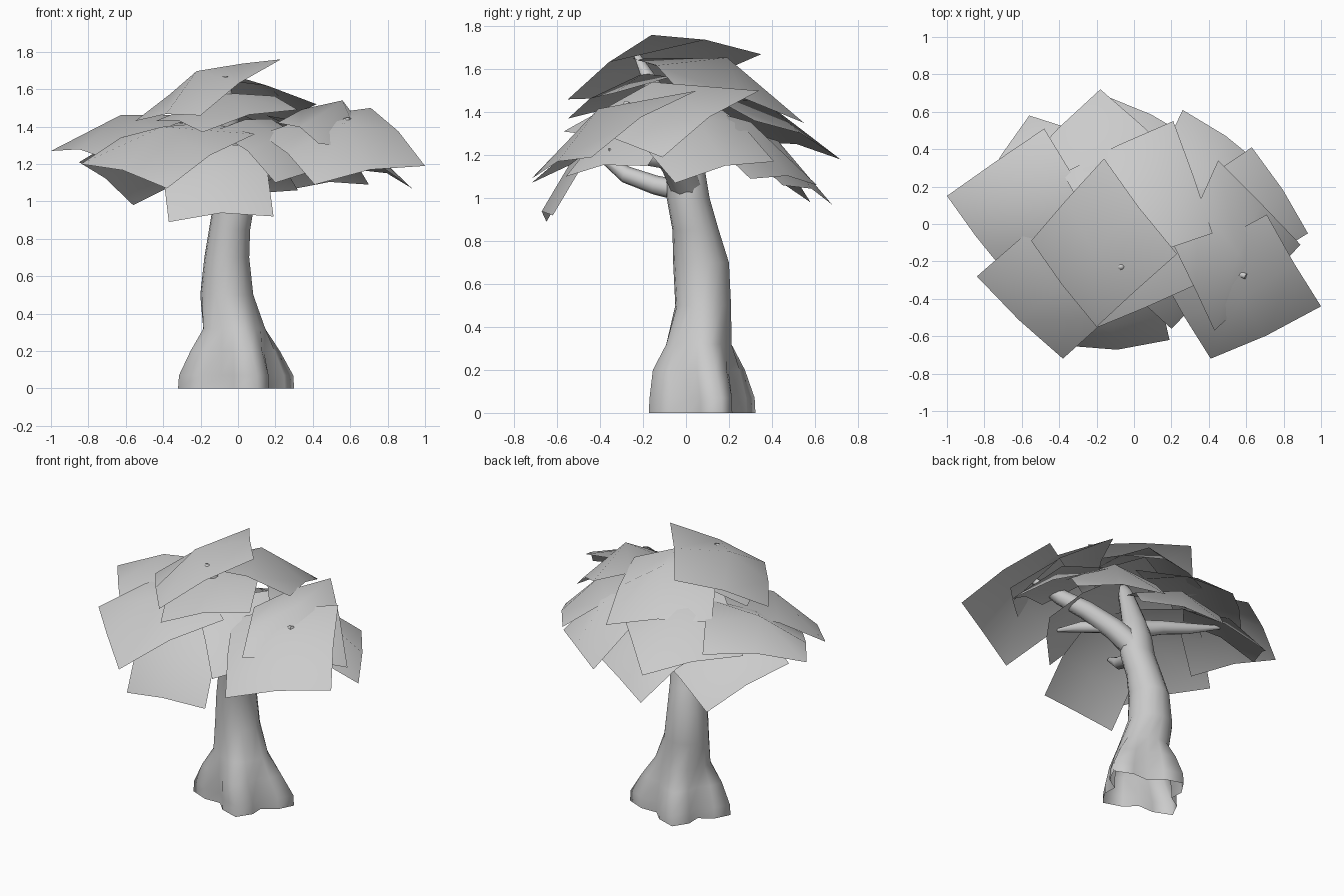
import bpy, bmesh, math
from mathutils import Vector


def finish(bm, name):
    me = bpy.data.meshes.new(name)
    bm.normal_update()
    bm.to_mesh(me)
    bm.free()
    ob = bpy.data.objects.new(name, me)
    bpy.context.collection.objects.link(ob)
    for p in me.polygons:
        p.use_smooth = True
    return ob


# Trunk: lofted rings, four root lobes at the base fading out upwards
# z, centre x, centre y, radius x, radius y, lobe strength
RINGS = [
    (0.00, -.01, .075, .26, .208, .27),
    (0.07, -.01, .075, .256, .205, .27),
    (0.20, -.015, .06, .212, .19, .20),
    (0.32, -.02, .06, .166, .152, .06),
    (0.50, -.06, .08, .142, .13, 0),
    (0.70, -.06, .07, .12, .13, 0),
    (0.85, -.045, .045, .11, .108, 0),
    (1.00, -.02, .01, .11, .10, 0),
    (1.12, -.02, .00, .10, .09, 0),
    (1.24, -.03, -.03, .078, .075, 0),
    (1.38, -.045, -.09, .062, .06, 0),
    (1.52, -.06, -.15, .045, .045, 0),
    (1.67, -.07, -.23, .015, .015, 0),
]
SIDES = 16
PHASE = math.radians(20)
bm = bmesh.new()
loops = []
for z, cx, cy, rx, ry, a in RINGS:
    ring = []
    for i in range(SIDES):
        t = 2 * math.pi * i / SIDES + PHASE
        k = 1 + a * math.cos(4 * (t - PHASE))
        ring.append(bm.verts.new((cx + rx * k * math.cos(t), cy + ry * k * math.sin(t), z)))
    loops.append(ring)
for lo, hi in zip(loops, loops[1:]):
    for i in range(SIDES):
        j = (i + 1) % SIDES
        bm.faces.new((lo[i], lo[j], hi[j], hi[i]))
bm.faces.new(loops[-1])
finish(bm, "trunk")


# Branches: tapered tubes
def branch(name, pts):
    cu = bpy.data.curves.new(name, 'CURVE')
    cu.dimensions = '3D'
    cu.bevel_depth = 1.0
    cu.bevel_resolution = 2
    cu.use_fill_caps = True
    sp = cu.splines.new('POLY')
    sp.points.add(len(pts) - 1)
    for p, (x, y, z, r) in zip(sp.points, pts):
        p.co = (x, y, z, 1)
        p.radius = r
    sp.use_smooth = True
    bpy.context.collection.objects.link(bpy.data.objects.new(name, cu))


branch("branch_right", [(-.02, .02, 1.02, .08), (.12, -.05, 1.16, .07), (.27, -.13, 1.27, .06),
                        (.42, -.2, 1.34, .05), (.60, -.28, 1.44, .015)])
branch("branch_right_fork", [(.14, -.06, 1.17, .04), (.25, -.2, 1.19, .035), (.3, -.36, 1.22, .012)])
branch("branch_front", [(-.03, .0, 1.03, .05), (-.08, -.14, 1.06, .045), (-.12, -.28, 1.11, .04),
                        (-.16, -.42, 1.21, .015)])
branch("branch_left", [(-.03, -.02, 1.2, .06), (-.18, .04, 1.24, .045), (-.35, .1, 1.27, .035),
                       (-.55, .15, 1.33, .012)])


# Leaf cards: 2 x 2 sheets given by four corners in order, middle pushed outward
def card(name, a, b, c, d, mid=.14, edge=.035):
    a, b, c, d = map(Vector, (a, b, c, d))
    nrm = (c - a).cross(d - b).normalized()
    if nrm.z < 0:
        b, d, nrm = d, b, -nrm
    bm = bmesh.new()
    g = []
    for i in range(3):
        row = []
        for j in range(3):
            p = a.lerp(b, i / 2).lerp(d.lerp(c, i / 2), j / 2)
            push = (0, edge, mid)[(i == 1) + (j == 1)]
            row.append(bm.verts.new(p + nrm * push))
        g.append(row)
    for i in range(2):
        for j in range(2):
            bm.faces.new((g[i][j], g[i + 1][j], g[i + 1][j + 1], g[i][j + 1]))
    finish(bm, name)


card("leaf_top", (-.16, .35, 1.67), (.23, -.16, 1.76), (-.20, -.55, 1.46), (-.55, -.09, 1.43), .13, .025)
card("leaf_top_front", (.32, -.33, 1.49), (-.19, -.55, 1.37), (-.44, -.02, 1.43), (.08, .20, 1.57), .12)
card("leaf_top_back", (.21, .55, 1.35), (-.38, .27, 1.42), (-.10, -.25, 1.65), (.42, -.05, 1.52), .18)
card("leaf_left", (-1.0, .15, 1.27), (-.48, .51, 1.32), (-.20, .08, 1.46), (-.68, -.27, 1.22), .15)
card("leaf_front_left", (-.84, -.28, 1.20), (-.38, -.72, 1.07), (.09, -.28, 1.36), (-.40, .12, 1.42), .15)
card("leaf_front_right", (.41, -.72, 1.09), (1.0, -.44, 1.19), (.71, .05, 1.50), (.12, -.23, 1.36), .15)
card("leaf_front_low", (-.37, -.65, .89), (.19, -.62, .92), (.13, -.28, 1.30), (-.42, -.33, 1.24), .10, .05)
card("leaf_front_inner", (.20, -.56, 1.10), (.52, -.18, 1.15), (.18, .10, 1.44), (-.12, -.26, 1.38), .10)
card("leaf_right_upper", (.45, .34, 1.50), (.21, -.13, 1.42), (.43, -.57, 1.31), (.89, -.11, 1.19), .20)
card("leaf_right_low", (.93, -.05, 1.07), (.63, .41, 1.17), (.15, .10, 1.46), (.45, -.33, 1.33))
card("leaf_back_right", (.26, .61, 1.06), (.70, .30, 1.09), (.46, -.12, 1.40), (.04, .15, 1.40))
card("leaf_back", (-.18, .72, 1.18), (-.62, .28, 1.26), (-.20, -.08, 1.50), (.26, .32, 1.36))
card("leaf_back_low", (-.14, .68, .97), (.32, .45, 1.06), (.10, .05, 1.36), (-.40, .27, 1.28), .12)
card("leaf_back_left", (-.56, .58, .98), (-.85, .12, 1.21), (-.42, -.04, 1.40), (-.04, .38, 1.18), .12)
